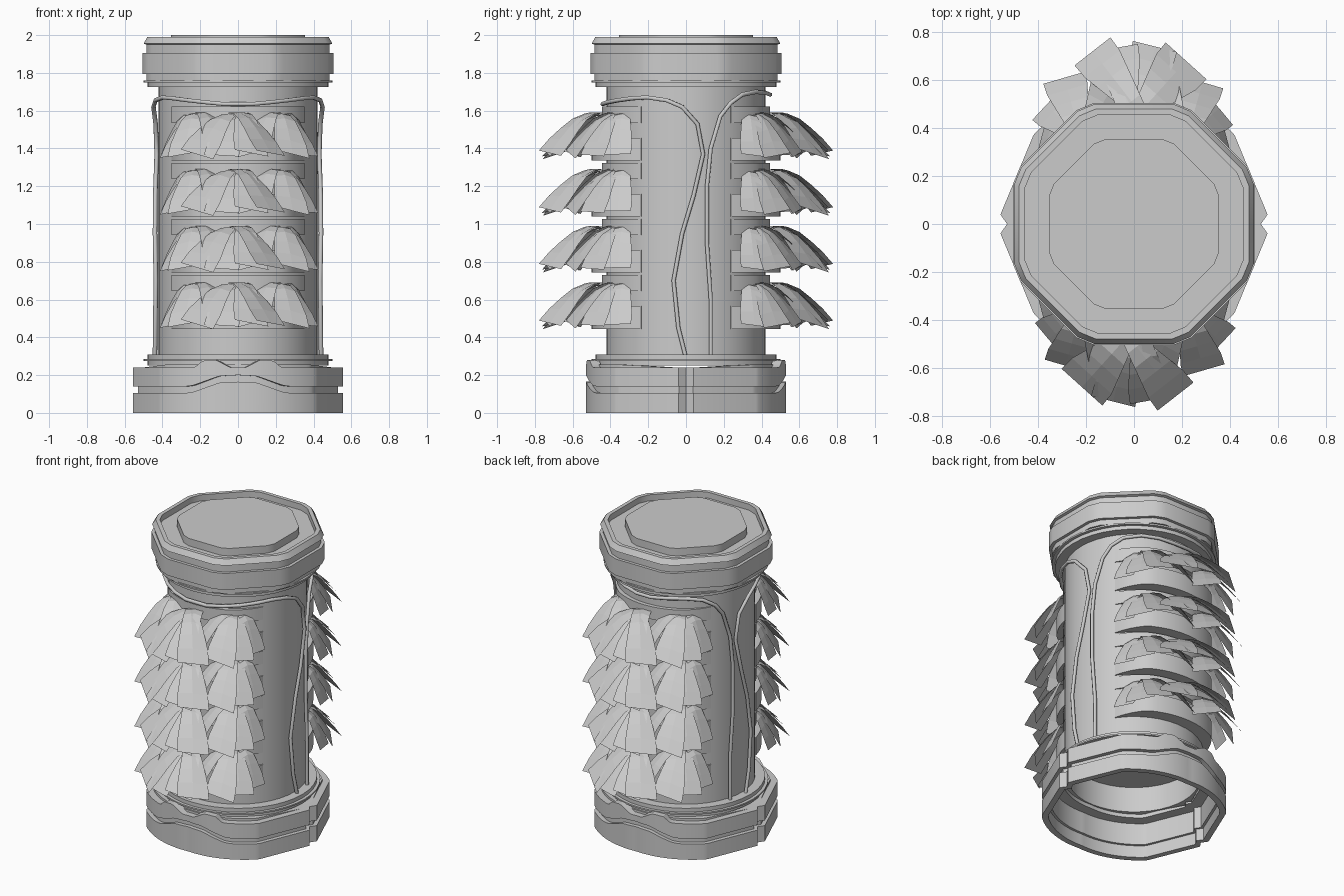
import bpy, bmesh, math, random
from math import sin, cos, radians, pi

if "Cube" in bpy.data.objects:
    bpy.data.objects.remove(bpy.data.objects["Cube"])

random.seed(4)


def make(name, verts, faces, smooth=False):
    me = bpy.data.meshes.new(name)
    me.from_pydata(verts, [], faces)
    bm = bmesh.new()
    bm.from_mesh(me)
    if "leaves" not in name:
        bmesh.ops.remove_doubles(bm, verts=bm.verts, dist=1e-5)
        bmesh.ops.recalc_face_normals(bm, faces=bm.faces)
    bm.to_mesh(me)
    bm.free()
    ob = bpy.data.objects.new(name, me)
    bpy.context.collection.objects.link(ob)
    if smooth:
        bpy.context.view_layer.objects.active = ob
        ob.select_set(True)
        bpy.ops.object.shade_smooth_by_angle(angle=radians(30))
        ob.select_set(False)
    return ob


def loft(name, outline, profile, loop=False):
    """Sweep a (radius, z) profile round a unit outline."""
    n = len(outline)
    verts = [(x * r, y * r, z) for r, z in profile for x, y in outline]
    m = len(profile)
    faces = [(a * n + i, a * n + (i + 1) % n, (a + 1) % m * n + (i + 1) % n, (a + 1) % m * n + i)
             for a in range(m if loop else m - 1) for i in range(n)]
    if not loop:
        faces += [tuple(range(n)), tuple(range((m - 1) * n, m * n))]
    return make(name, verts, faces, True)


def band(name, outer, inner, zlo, zhi, closed=True):
    """Solid wall between two outlines whose edges may undulate."""
    n = len(outer)
    verts = []
    for (x, y), (u, v) in zip(outer, inner):
        a, b = zlo(x, y), zhi(x, y)
        verts += [(x, y, a), (x, y, b), (u, v, b), (u, v, a)]
    faces = []
    for i in range(n if closed else n - 1):
        j = (i + 1) % n
        faces += [(4 * i + k, 4 * j + k, 4 * j + (k + 1) % 4, 4 * i + (k + 1) % 4) for k in range(4)]
    if not closed:
        faces += [(0, 1, 2, 3), tuple(4 * n - 4 + k for k in range(4))]
    return make(name, verts, faces, True)


circle = [(cos(2 * pi * i / 40), sin(2 * pi * i / 40)) for i in range(40)]
# octagon with clipped corners, flat sides on the axes
octagon = []
for i in range(8):
    a = i * pi / 4
    for t in (-0.33, 0.33):
        octagon.append((cos(a) - t * sin(a), sin(a) + t * cos(a)))

# column with a recessed floor underneath
loft("column", circle, [(0.40, 0.42), (0.40, 0.25), (0.42, 0.25), (0.42, 1.78)])
for nm, z in (("lower_collar", 0.25), ("upper_collar", 1.725)):
    loft(nm, circle, [(0.41, z), (0.48, z), (0.48, z + 0.025), (0.50, z + 0.025), (0.50, z + 0.035),
                      (0.48, z + 0.035), (0.48, z + 0.06), (0.41, z + 0.06)], loop=True)

# lid with raised rim, recess and centre plate
loft("lid", octagon, [(0.41, 1.76), (0.485, 1.76), (0.485, 1.795), (0.505, 1.795), (0.505, 1.905),
                      (0.485, 1.905), (0.485, 1.95), (0.50, 1.955), (0.48, 1.99), (0.455, 1.99),
                      (0.455, 1.95), (0.355, 1.95), (0.355, 2.0)])

# base outline: curved front and back, flat sides with a notch
quarter = [(0.53, 0.0), (0.557, 0.04), (0.42, 0.37)]
a0 = math.atan2(0.37, 0.42)
for i in range(1, 25):
    a = a0 + (pi / 2 - a0) * i / 24
    r = 0.562 - 0.034 * i / 24
    quarter.append((r * cos(a), r * sin(a)))
half = quarter + [(-x, y) for x, y in quarter[-2::-1]]
base = half + [(x, -y) for x, y in half[-2:0:-1]]


def ramp(x, pts):
    x = abs(x)
    for (a, u), (b, v) in zip(pts, pts[1:]):
        if x <= b:
            return u + (v - u) * (x - a) / (b - a)
    return pts[-1][1]


def wave(x, y):
    return ramp(x, [(0, 0.06), (0.1, 0.055), (0.17, 0.03), (0.24, 0.005), (0.28, 0)])


def crest(x, y):
    return 0.24 + ramp(x, [(0, 0), (0.04, 0), (0.12, 0.042), (0.19, 0.035), (0.23, 0.0), (1, 0)])


def scaled(s):
    return [(x * s, y * s) for x, y in base]


band("base_lower_ring", base, scaled(0.93), lambda x, y: 0.0, lambda x, y: 0.105 + wave(x, y))
band("base_upper_ring", base, scaled(0.90), lambda x, y: 0.14 + wave(x, y), crest)
band("base_core", scaled(0.95), scaled(0.90), lambda x, y: 0.08, lambda x, y: 0.225)
band("base_deck", scaled(0.92), scaled(0.77), lambda x, y: 0.225, lambda x, y: 0.255 - 0.016 * (abs(x) > 0.4))


# planting tiers on both faces
def arc(r, side, deg):
    """Arc bulging from the column, fading back into it at both ends."""
    out = []
    for i in range(25):
        t = i / 12 - 1
        q = min(r, 0.424) + max(0, r - 0.424) * min(1, (1 - abs(t)) * 2.2)
        a = radians(deg * t)
        out.append((side * q * sin(a), -side * q * cos(a)))
    return out


def leaf(verts, faces, side, bx, by, z, az, length, width, roll):
    a = radians(az)
    d, p = (sin(a), -cos(a)), (cos(a), sin(a))
    s = len(verts)
    for k in range(6):
        t = k / 5
        w = 0.03 + (width / 2 - 0.03) * min(1, 1.2 * t)
        for c in (-1, 0, 1):
            x = bx + d[0] * length * t + p[0] * w * c
            y = by + d[1] * length * t + p[1] * w * c
            h = z - 0.215 * max(0, (t - 0.25) / 0.75) ** 1.35 - 0.05 * t * (1 - t) * abs(c) + roll * c * w * t
            verts.append((side * x, side * y, h))
    for k in range(5):
        for c in (0, 1):
            i = s + 3 * k + c
            faces.append((i, i + 1, i + 4, i + 3))


# base x, base y, direction, length, width
LEAVES = [(-0.03, -0.46, 38, 0.33, 0.19), (-0.01, -0.45, -42, 0.31, 0.23), (-0.01, -0.43, -14, 0.32, 0.19),
          (0.02, -0.44, 10, 0.30, 0.18), (0.22, -0.36, 16, 0.26, 0.18), (0.22, -0.36, 47, 0.20, 0.17),
          (0.2, -0.37, -28, 0.26, 0.18), (-0.22, -0.36, -16, 0.24, 0.18), (-0.21, -0.36, -50, 0.19, 0.18),
          (-0.2, -0.37, 26, 0.27, 0.18), (0.26, -0.33, 75, 0.13, 0.15), (-0.26, -0.33, -75, 0.13, 0.15)]
ROLLS = [random.uniform(-0.28, 0.28) for _ in LEAVES]

for side, label in ((1, "front"), (-1, "back")):
    verts, faces = [], []
    for k in range(4):
        z = 0.445 + 0.297 * k
        for nm, r, lo, hi, deg in (("trough", 0.50, 0, 0.12, 56), ("hood", 0.445, 0.20, 0.285, 56)):
            band(f"{label}_{nm}_{k + 1}", arc(r, side, deg), arc(0.41, side, deg),
                 lambda x, y, b=z + lo: b, lambda x, y, b=z + hi: b, closed=False)
        for j, (bx, by, az, ln, wd) in enumerate(LEAVES):
            leaf(verts, faces, side, bx, by, 0.69 + 0.3 * k - 0.006 * (j % 3), az, ln, wd, ROLLS[j])
    make(f"{label}_leaves", verts, faces)


# cables climbing each side and wrapping over the front and back
def cable(name, pts, side):
    full = [(math.asin(y / 0.436), z) for y, z in pts]
    full += [(side * pi - a, z) for a, z in full[::-1]]
    cu = bpy.data.curves.new(name, 'CURVE')
    cu.dimensions = '3D'
    cu.bevel_depth = 0.012
    cu.bevel_resolution = 1
    cu.use_fill_caps = True
    sp = cu.splines.new('POLY')
    sp.points.add(len(full) - 1)
    for q, (a, z) in zip(sp.points, full):
        r = 0.44 if z < 1.6 else 0.448
        q.co = (r * cos(a), r * sin(a), z, 1)
    bpy.context.collection.objects.link(bpy.data.objects.new(name, cu))


cable("front_cable", [(0, 0.29), (-0.04, 0.45), (-0.065, 0.7), (-0.02, 0.95), (0.04, 1.15), (0.09, 1.37),
                      (0.06, 1.53), (-0.02, 1.62), (-0.1, 1.655), (-0.2, 1.67), (-0.28, 1.665),
                      (-0.35, 1.655), (-0.4, 1.645), (-0.43, 1.635)], -1)
cable("back_cable", [(0.13, 0.29), (0.13, 0.6), (0.11, 0.9), (0.11, 1.2), (0.13, 1.4), (0.18, 1.57),
                     (0.23, 1.64), (0.29, 1.685), (0.36, 1.7), (0.41, 1.695), (0.433, 1.685)], 1)
